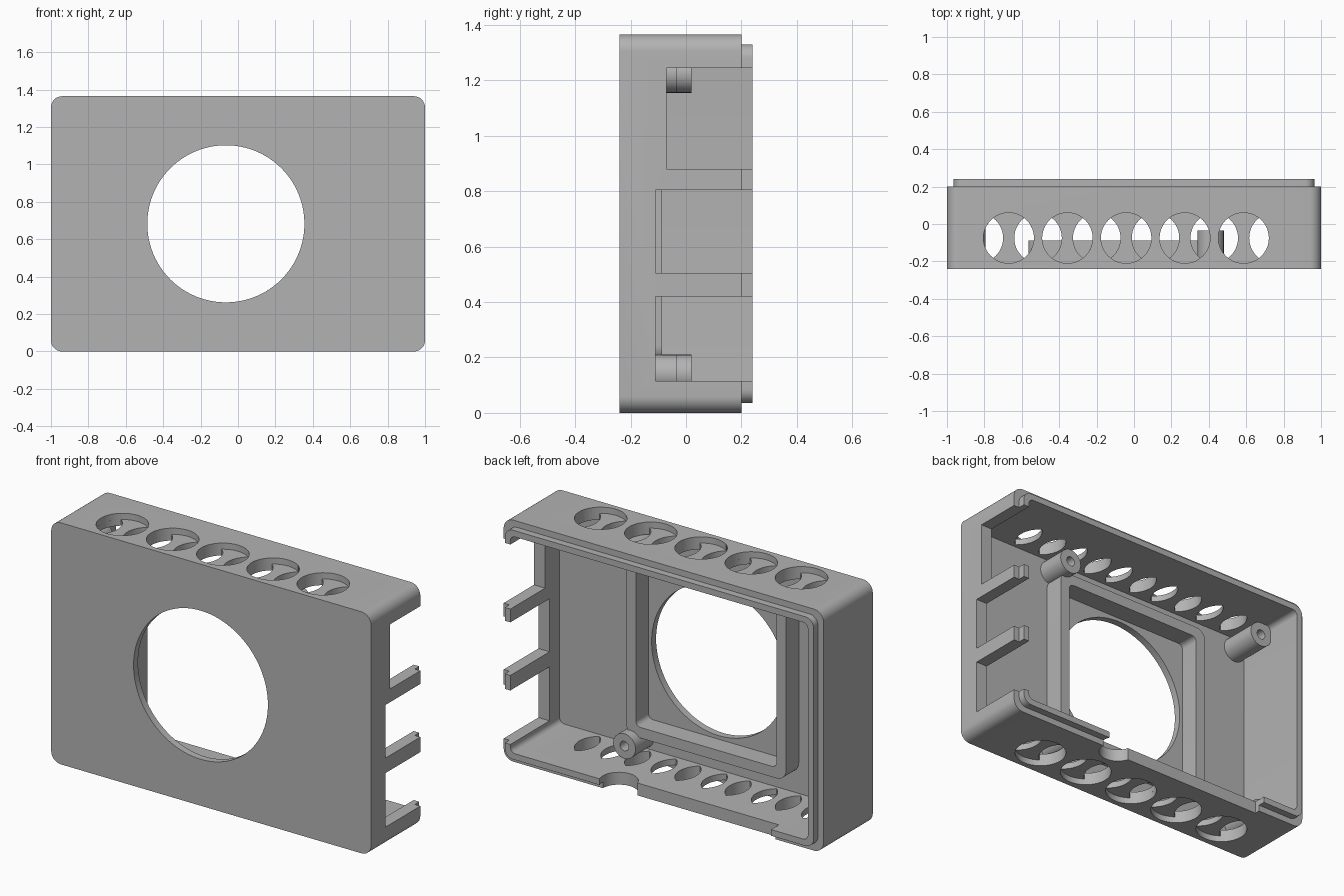
import bpy, bmesh
from math import cos, sin, pi, acos
from mathutils import Vector

old = bpy.data.objects.get("Cube")
if old:
    bpy.data.objects.remove(old, do_unlink=True)

grey = bpy.data.materials.new("plain grey")
grey.use_nodes = True
colour = (0.45, 0.45, 0.45, 1)
grey.diffuse_color = colour
grey.node_tree.nodes["Principled BSDF"].inputs["Base Color"].default_value = colour

H = 1.365          # overall height
MID = H / 2
WALL = 0.07
FLOOR = -0.2       # inner face of the front wall
WIN_X = -0.065     # window centre


def arc(cx, cy, r, a0, a1, n):
    return [(cx + r * cos(a0 + (a1 - a0) * i / n),
             cy + r * sin(a0 + (a1 - a0) * i / n)) for i in range(n + 1)]


def circle(cx, cy, r, n=32):
    return arc(cx, cy, r, 0, 2 * pi, n)[:-1]


def rounded(cx, cy, hx, hy, r):
    pts = []
    for k, (sx, sy) in enumerate([(1, 1), (-1, 1), (-1, -1), (1, -1)]):
        pts += arc(cx + sx * (hx - r), cy + sy * (hy - r), r,
                   k * pi / 2, (k + 1) * pi / 2, 8)
    return pts


def rect(x0, x1, z0, z1):
    return [(x0, z0), (x1, z0), (x1, z1), (x0, z1)]


def prism(name, pts, lo, hi, axis="Y"):
    """Extrude a closed outline along Y (outline in XZ) or Z (outline in XY)."""
    bm = bmesh.new()
    place = (lambda p, t: (p[0], t, p[1])) if axis == "Y" else (lambda p, t: (p[0], p[1], t))
    face = bm.faces.new([bm.verts.new(place(p, lo)) for p in pts])
    new = bmesh.ops.extrude_face_region(bm, geom=[face])["geom"]
    bmesh.ops.translate(bm, verts=[v for v in new if isinstance(v, bmesh.types.BMVert)],
                        vec=Vector(place((0, 0), hi - lo)))
    bmesh.ops.recalc_face_normals(bm, faces=bm.faces)
    me = bpy.data.meshes.new(name)
    bm.to_mesh(me)
    bm.free()
    me.materials.append(grey)
    ob = bpy.data.objects.new(name, me)
    bpy.context.collection.objects.link(ob)
    return ob


def combine(ob, tools, operation="DIFFERENCE"):
    """Apply booleans one after another and discard the tools."""
    for tool in tools:
        mod = ob.modifiers.new("cut", "BOOLEAN")
        mod.operation, mod.solver, mod.object = operation, "EXACT", tool
    deps = bpy.context.evaluated_depsgraph_get()
    me = bpy.data.meshes.new_from_object(ob.evaluated_get(deps))
    ob.modifiers.clear()
    ob.data = me
    for tool in tools:
        bpy.data.objects.remove(tool, do_unlink=True)


# Housing shell with a stepped lip around the open back
shell = prism("housing", rounded(0, MID, 1, MID, 0.06), -0.24, 0.2)
combine(shell, [prism("lip", rounded(0, MID, 0.965, MID - 0.035, 0.05), -0.1, 0.24)], "UNION")
combine(shell, [prism("cavity", rounded(0, MID, 1 - WALL, MID - WALL, 0.03), FLOOR, 0.4),
                prism("window", circle(WIN_X, MID, 0.42, 96), -0.4, 0)])

# Connector slots in the left side wall, open to the back
combine(shell, [prism("slot", rect(0.9, 1.1, z0, z1), y0, 0.4)
                for z0, z1, y0 in [(0.115, 0.42, -0.11), (0.505, 0.805, -0.11),
                                   (0.88, 1.245, -0.07)]])

# Cable notch and lip relief in the bottom wall
combine(shell, [prism("notch", circle(0.28, 0.2, 0.1), -0.1, 0.1, "Z"),
                prism("relief", rect(-0.7, 0.28, -0.1, 0.1), 0.17, 0.4)])

# Vents: round recess outside, two lens openings either side of a waisted bar
R, SHIFT, VY = 0.135, 0.165, -0.075
half = acos(SHIFT / 2 / R)
for i in range(5):
    cx = -0.67 + 0.314 * i
    tools = [prism("recess", circle(cx, VY, R, 40), H - 0.035, H + 0.1, "Z"),
             prism("recess", circle(cx, VY, R, 40), -0.1, 0.035, "Z")]
    for side in (0, pi):
        s = cos(side)
        lens = (arc(cx, VY, R, side - half, side + half, 14)[:-1]
                + arc(cx + s * SHIFT, VY, R, side + pi - half, side + pi + half, 14)[:-1])
        tools.append(prism("lens", lens, -0.2, H + 0.2, "Z"))
    combine(shell, tools)

# Raised frame behind the window
frame = prism("window_frame", rounded(WIN_X, MID, 0.5, 0.5, 0.06), FLOOR - 0.005, -0.087)
combine(frame, [prism("frame_opening", rounded(WIN_X, MID, 0.44, 0.44, 0.03), -0.4, 0.2)])

# Screw bosses, the right-hand pair taller and filled into the corners
parts = [shell, frame]
for x, top, side in [(0.41, -0.035, "left"), (-0.865, 0.02, "right")]:
    for z, level, out in [(0.14, "lower", -1), (H - 0.14, "upper", 1)]:
        boss = prism(f"{level}_{side}_boss", circle(x, z, 0.07), FLOOR - 0.005, top)
        if side == "right":
            z0, z1 = sorted((z, z + out * 0.075))
            combine(boss, [prism("corner_fill", rect(x - 0.075, x, z0, z1),
                                 FLOOR - 0.005, top)], "UNION")
        combine(boss, [prism("screw_hole", circle(x, z, 0.027, 20), -0.15, 0.1)])
        parts.append(boss)

# Smooth the rounded surfaces, keep edges sharp
bpy.ops.object.select_all(action="DESELECT")
for ob in parts:
    ob.select_set(True)
bpy.context.view_layer.objects.active = shell
bpy.ops.object.shade_smooth_by_angle(angle=0.5)
